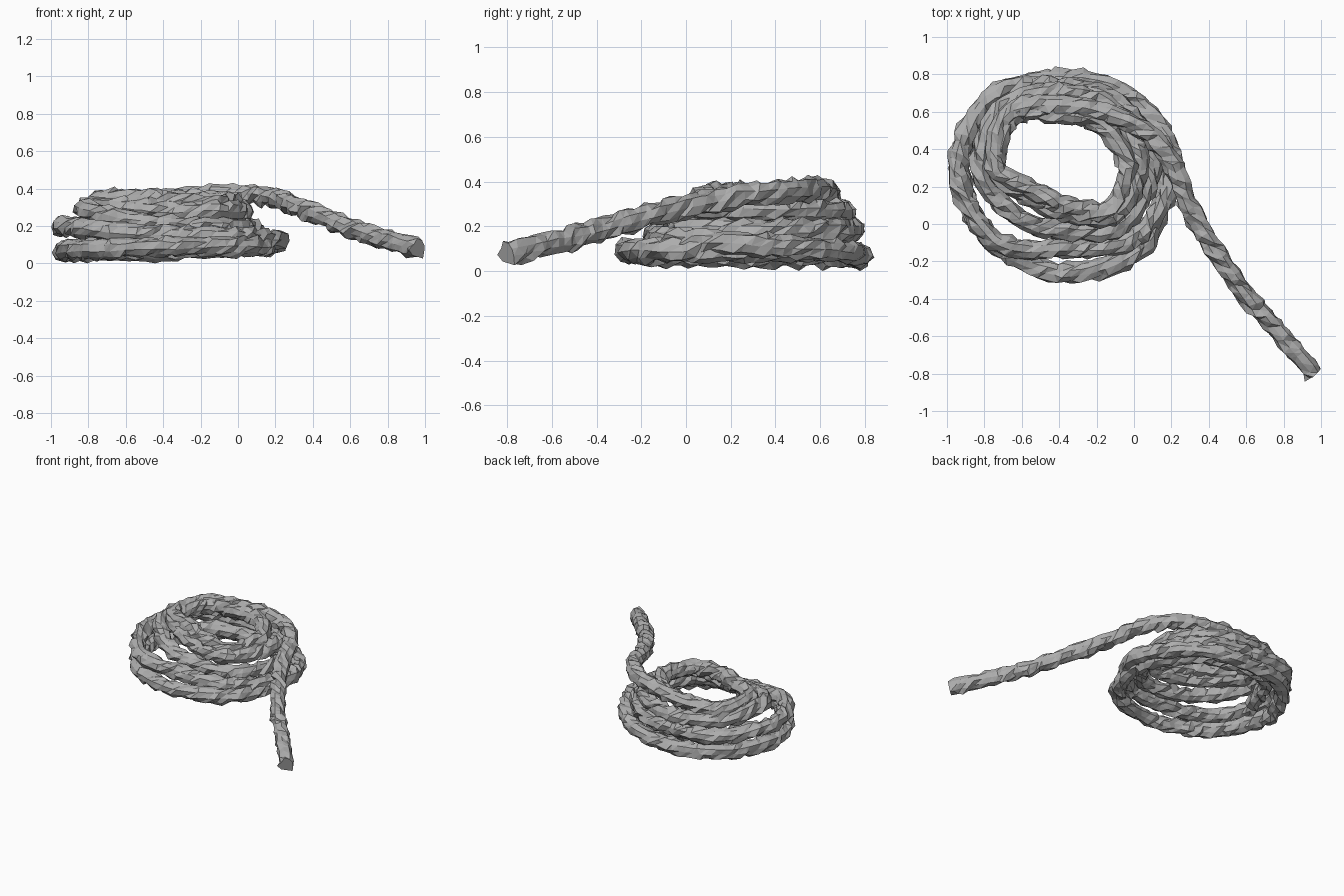
import bpy, bmesh, math, random
from mathutils import Vector

random.seed(4)
old = bpy.data.objects.get("Cube")
if old:
    bpy.data.objects.remove(old, do_unlink=True)

ROPE_RADIUS = 0.053
SIDES = 9
STEP = 0.042
STRANDS = 3
TWIST = 16.0          # strand rotation per unit of rope length
CENTRE = Vector((-0.37, 0.3, 0))


def flat_material(name, colour):
    mat = bpy.data.materials.new(name)
    mat.use_nodes = True
    mat.diffuse_color = colour
    mat.node_tree.nodes["Principled BSDF"].inputs["Base Color"].default_value = colour
    return mat


# Coil: (radius, height) every eighth of a turn, clockwise, beginning at the left
coil = [
    # inner start, widening into the front of the lowest turn
    (.43, .13), (.42, .13), (.36, .12), (.42, .10), (.52, .09), (.59, .09), (.56, .09), (.55, .075),
    # lowest full turn
    (.56, .07), (.53, .07), (.475, .07), (.52, .09), (.585, .12), (.53, .14), (.43, .15), (.54, .18),
    # second turn
    (.575, .20), (.545, .19), (.43, .18), (.45, .18), (.46, .18), (.43, .19), (.33, .20), (.365, .24),
    # third turn
    (.45, .29), (.46, .27), (.40, .26), (.41, .27), (.40, .28), (.36, .28), (.235, .27), (.23, .29),
    # top turn around the opening
    (.37, .32), (.385, .32), (.29, .33), (.30, .34), (.335, .32), (.32, .31), (.20, .33), (.19, .34),
    # last half turn before the tail
    (.365, .34), (.42, .335), (.33, .35),
]
points = []
for i, (radius, height) in enumerate(coil):
    a = math.pi - i * math.pi / 4
    points.append(CENTRE + Vector((radius * math.cos(a), radius * math.sin(a), height)))

# Tail: leaves over the right of the coil and drops to the ground
points += [Vector(p) for p in [
    (-.12, .58, .365), (.08, .48, .365), (.21, .31, .345), (.3, .09, .31), (.45, -.17, .25),
    (.62, -.4, .18), (.8, -.61, .125), (.965, -.8, .08)]]


def smooth_path(pts, step):
    """Evenly spaced samples along a Catmull-Rom curve."""
    ends = [2 * pts[0] - pts[1]] + pts + [2 * pts[-1] - pts[-2]]
    out = []
    for p0, p1, p2, p3 in zip(ends, ends[1:], ends[2:], ends[3:]):
        count = max(2, round((p2 - p1).length / step))
        for k in range(count):
            t = k / count
            out.append(0.5 * (2 * p1 + (p2 - p0) * t
                              + (2 * p0 - 5 * p1 + 4 * p2 - p3) * t * t
                              + (3 * p1 - p0 - 3 * p2 + p3) * t ** 3))
    return out + [pts[-1]]


def build_rope(name, path, mat):
    bm = bmesh.new()
    rings = []
    travelled = 0.0
    for i, p in enumerate(path):
        before, after = path[max(i - 1, 0)], path[min(i + 1, len(path) - 1)]
        tangent = (after - before).normalized()
        side = tangent.cross(Vector((0, 0, 1))).normalized()
        up = side.cross(tangent)
        travelled += (p - before).length
        turn = travelled * TWIST
        ring = []
        for s in range(SIDES):
            a = math.tau * s / SIDES + turn
            # lobes follow the twisted strands, frayed by a little noise
            r = ROPE_RADIUS * (1 + 0.1 * math.cos(STRANDS * (a - turn)))
            r += random.uniform(-.012, .012)
            along = 0 if i in (0, len(path) - 1) else random.uniform(-.016, .016)
            ring.append(bm.verts.new(p + r * (side * math.cos(a) + up * math.sin(a))
                                     + tangent * along))
        rings.append(ring)
    for low, high in zip(rings, rings[1:]):
        for s in range(SIDES):
            n = (s + 1) % SIDES
            bm.faces.new((low[s], low[n], high[n], high[s]))
    bm.faces.new(rings[0])
    bm.faces.new(rings[-1])
    bmesh.ops.triangulate(bm, faces=bm.faces[:])
    bmesh.ops.recalc_face_normals(bm, faces=bm.faces[:])
    mesh = bpy.data.meshes.new(name)
    bm.to_mesh(mesh)
    bm.free()
    mesh.materials.append(mat)
    obj = bpy.data.objects.new(name, mesh)
    bpy.context.collection.objects.link(obj)
    return obj


grey = flat_material("rope_grey", (0.42, 0.42, 0.42, 1))
build_rope("coiled_rope", smooth_path(points, STEP), grey)
